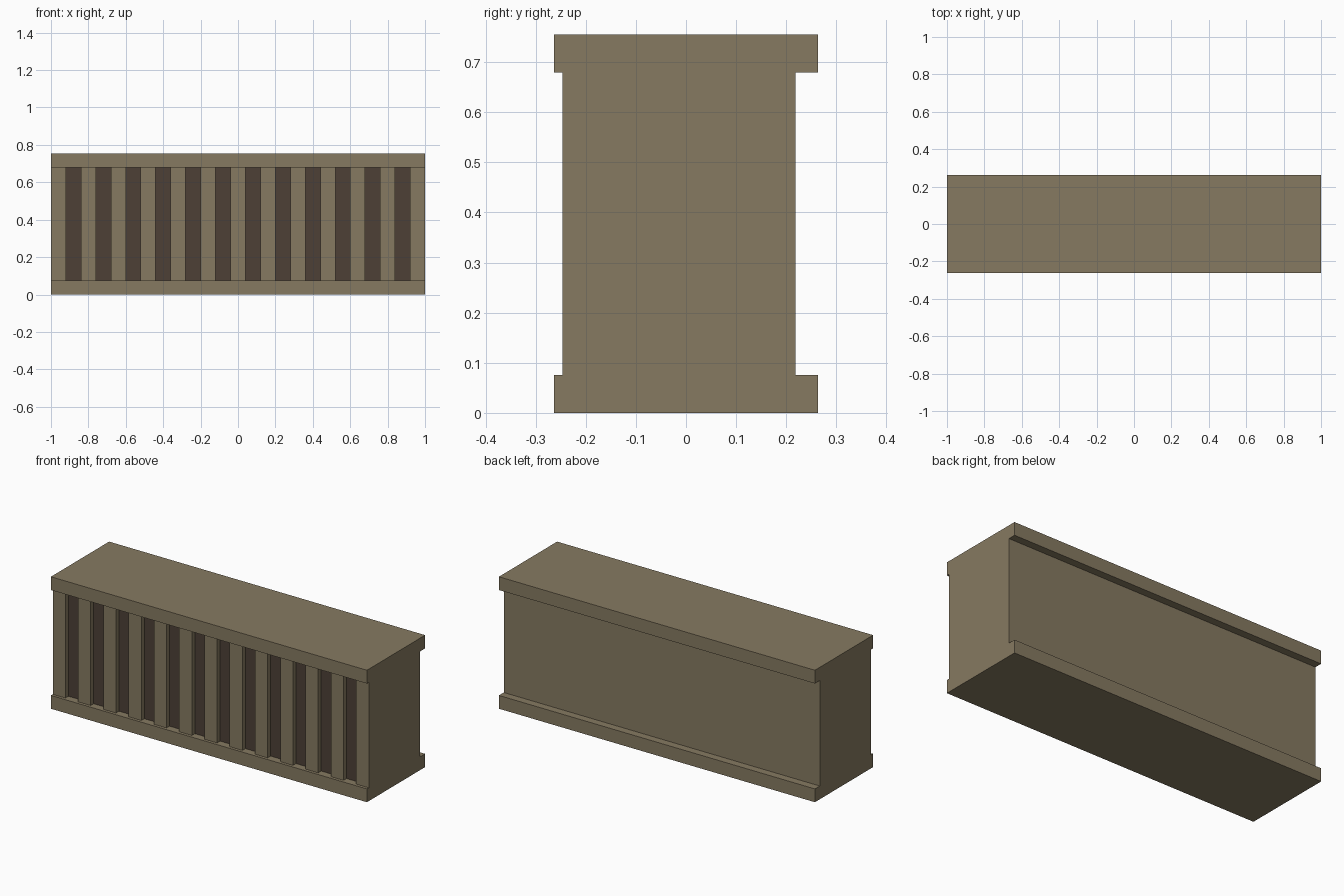
import bpy

if "Cube" in bpy.data.objects:
    bpy.data.objects.remove(bpy.data.objects["Cube"])

def material(name, rgb):
    m = bpy.data.materials.new(name)
    m.diffuse_color = (*rgb, 1)
    m.use_nodes = True
    m.node_tree.nodes["Principled BSDF"].inputs["Base Color"].default_value = m.diffuse_color
    return m

TAN = material("tan", (0.24, 0.195, 0.12))
DARK = material("dark_brown", (0.074, 0.051, 0.037))

def box(name, x, y, z):
    bpy.ops.mesh.primitive_cube_add(size=1)
    ob = bpy.context.object
    ob.name = name
    for v in ob.data.vertices:
        v.co = [r[0] if c < 0 else r[1] for c, r in zip(v.co, (x, y, z))]
    ob.data.materials.append(TAN)
    return ob

H, RAIL, DEPTH, CORE, SLAT = 0.755, 0.076, 0.263, 0.219, 0.246

# bottom and top rails
box("bottom_rail", (-1, 1), (-DEPTH, DEPTH), (0, RAIL))
box("top_rail", (-1, 1), (-DEPTH, DEPTH), (H - RAIL, H))

# core block with a dark front face behind the slats
core = box("core", (-1, 1), (-CORE, CORE), (RAIL, H - RAIL))
core.data.materials.append(DARK)
for p in core.data.polygons:
    if p.center.y < -CORE + 0.001:
        p.material_index = 1

# 13 equal slats with equal gaps along the front
W = 2 / 25
for i in range(13):
    x = -1 + 2 * W * i
    box(f"slat_{i + 1}", (x, x + W), (-SLAT, -CORE), (RAIL, H - RAIL))
